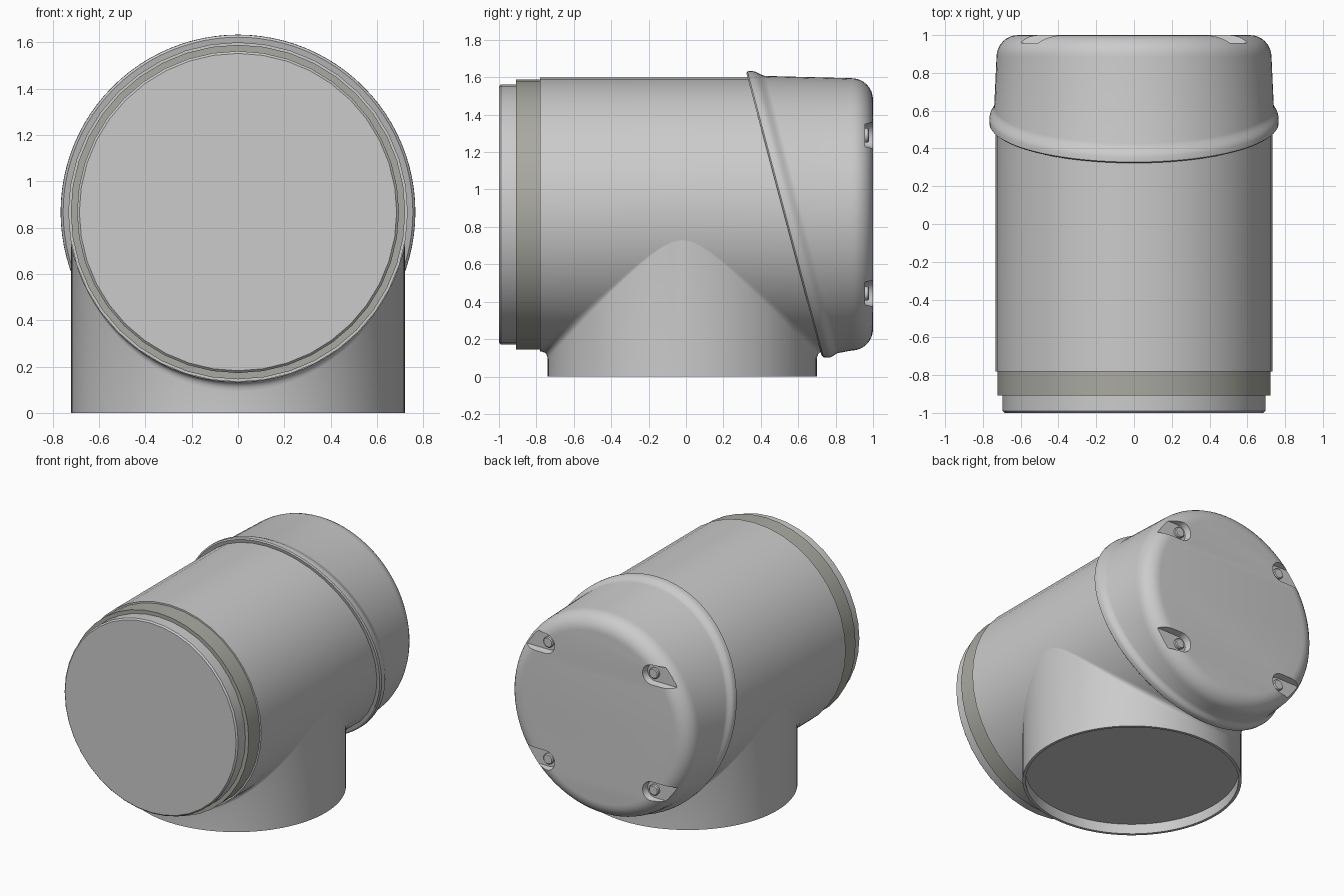
import bpy, bmesh, math
from mathutils import Vector

if "Cube" in bpy.data.objects:
    bpy.data.objects.remove(bpy.data.objects["Cube"])

C = 0.867          # height of the horizontal axis
R = 0.733          # main pipe radius
SR, SY = 0.72, -0.02   # stub radius and y centre


def angles(n):
    return [2 * math.pi * i / n for i in range(n)]


def add_loft(bm, rings, start=False, end=False):
    vs = [[bm.verts.new(p) for p in ring] for ring in rings]
    n = len(vs[0])
    for a, b in zip(vs, vs[1:]):
        for i in range(n):
            j = (i + 1) % n
            bm.faces.new((a[i], a[j], b[j], b[i]))
    if start:
        bm.faces.new(vs[0][::-1])
    if end:
        bm.faces.new(vs[-1])


def finish(name, bm):
    bmesh.ops.remove_doubles(bm, verts=bm.verts, dist=1e-5)
    bmesh.ops.recalc_face_normals(bm, faces=bm.faces)
    me = bpy.data.meshes.new(name)
    bm.to_mesh(me)
    bm.free()
    ob = bpy.data.objects.new(name, me)
    bpy.context.collection.objects.link(ob)
    return ob


def activate(ob):
    bpy.ops.object.select_all(action='DESELECT')
    ob.select_set(True)
    bpy.context.view_layer.objects.active = ob


def smooth(ob):
    activate(ob)
    bpy.ops.object.shade_smooth_by_angle(angle=math.radians(32))
    return ob


def ring(r, y, n, cx=0, cz=C):
    return [Vector((cx + r * math.cos(a), y, cz + r * math.sin(a))) for a in angles(n)]


def slanted(r, d, n):
    # ring lying on the tilted joint plane, moved back by d
    pts = ring(r, 0, n)
    for p in pts:
        p.y = 0.32 + (1.632 - p.z) * 0.2664 + d
    return pts


def loft(name, rings, start=False, end=False):
    bm = bmesh.new()
    add_loft(bm, rings, start, end)
    return smooth(finish(name, bm))


# Front plug, coloured band and main pipe
N = 40
loft("front_plug", [ring(0.685, -1, N), ring(0.695, -0.99, N), ring(0.695, -0.905, N)], start=True)
band = loft("seal_band", [ring(0.69, -0.908, N), ring(0.722, -0.908, N),
                          ring(0.722, -0.778, N), ring(0.70, -0.778, N)])
mat = bpy.data.materials.new("band_grey")
mat.diffuse_color = (0.40, 0.40, 0.36, 1)
mat.use_nodes = True
mat.node_tree.nodes["Principled BSDF"].inputs["Base Color"].default_value = mat.diffuse_color
band.data.materials.append(mat)
loft("main_pipe", [ring(0.71, -0.78, N), ring(R, -0.78, N), slanted(R, 0.01, N)])

# Vertical stub with a rim, recessed floor and a fillet into the main pipe
M = 96


def stub_ring(r, z):
    return [Vector((r * math.cos(a), SY + r * math.sin(a), z)) for a in angles(M)]


def saddle(r, a):
    x = r * math.cos(a)
    return Vector((x, SY + r * math.sin(a), C - math.sqrt(R * R - x * x)))


def fillet_ring(t):
    pts = []
    for a in angles(M):
        f = 0.042 * math.sin(a) ** 2
        mid = saddle(SR, a)
        low = mid - Vector((0, 0, f))
        out = saddle(SR + f, a)
        pts.append(low * (1 - t) ** 2 + mid * 2 * t * (1 - t) + out * t * t)
    return pts


loft("base_stub", [stub_ring(0.70, 0.072), stub_ring(0.70, 0), stub_ring(SR, 0)]
     + [fillet_ring(k / 5) for k in range(6)], start=True)

# End cap: slanted bead at the joint, straight wall, rounded rear edge
K = 96
rings = [slanted(0.755, 0, K), slanted(0.765, 0.008, K), slanted(0.766, 0.035, K)]
for k in range(1, 6):
    t = k / 5
    s = t * t * (3 - 2 * t)
    rings.append(slanted(0.766 - 0.026 * s, 0.035 + 0.065 * t, K))
F = 0.115
for k in range(9):
    a = math.pi / 2 * k / 8
    rings.append(ring(0.728 - F + F * math.cos(a), 1 - F + F * math.sin(a), K))
bm = bmesh.new()
add_loft(bm, rings, True, True)
cap = finish("end_cap", bm)

# Four screw pockets, open towards the sides
B, FLOOR = 0.4225, 0.957
corners = [(sx, sz) for sx in (-1, 1) for sz in (-1, 1)]


def slot(sx, sz, w, y):
    arc = [math.pi / 2 + math.pi * i / 12 for i in range(13)]
    pts = [(B + w * math.cos(a), w * math.sin(a)) for a in arc] + [(0.85, -w), (0.85, w)]
    return [Vector((sx * x, y, C + sz * B + z)) for x, z in pts]


bm = bmesh.new()
for sx, sz in corners:
    add_loft(bm, [slot(sx, sz, 0.06, FLOOR), slot(sx, sz, 0.078, 1.03)], True, True)
cutter = finish("pocket_cutter", bm)
cutter.hide_render = True
mod = cap.modifiers.new("pockets", 'BOOLEAN')
mod.operation, mod.solver, mod.object = 'DIFFERENCE', 'EXACT', cutter
activate(cap)
bpy.ops.object.modifier_apply(modifier=mod.name)
bpy.data.objects.remove(cutter)
smooth(cap)

# Screw heads
for i, (sx, sz) in enumerate(corners):
    x, z = sx * B, C + sz * B
    loft(f"screw_{i + 1}", [ring(0.038, FLOOR - 0.005, 20, x, z), ring(0.038, 0.972, 20, x, z),
                            ring(0.032, 0.978, 20, x, z)], end=True)
